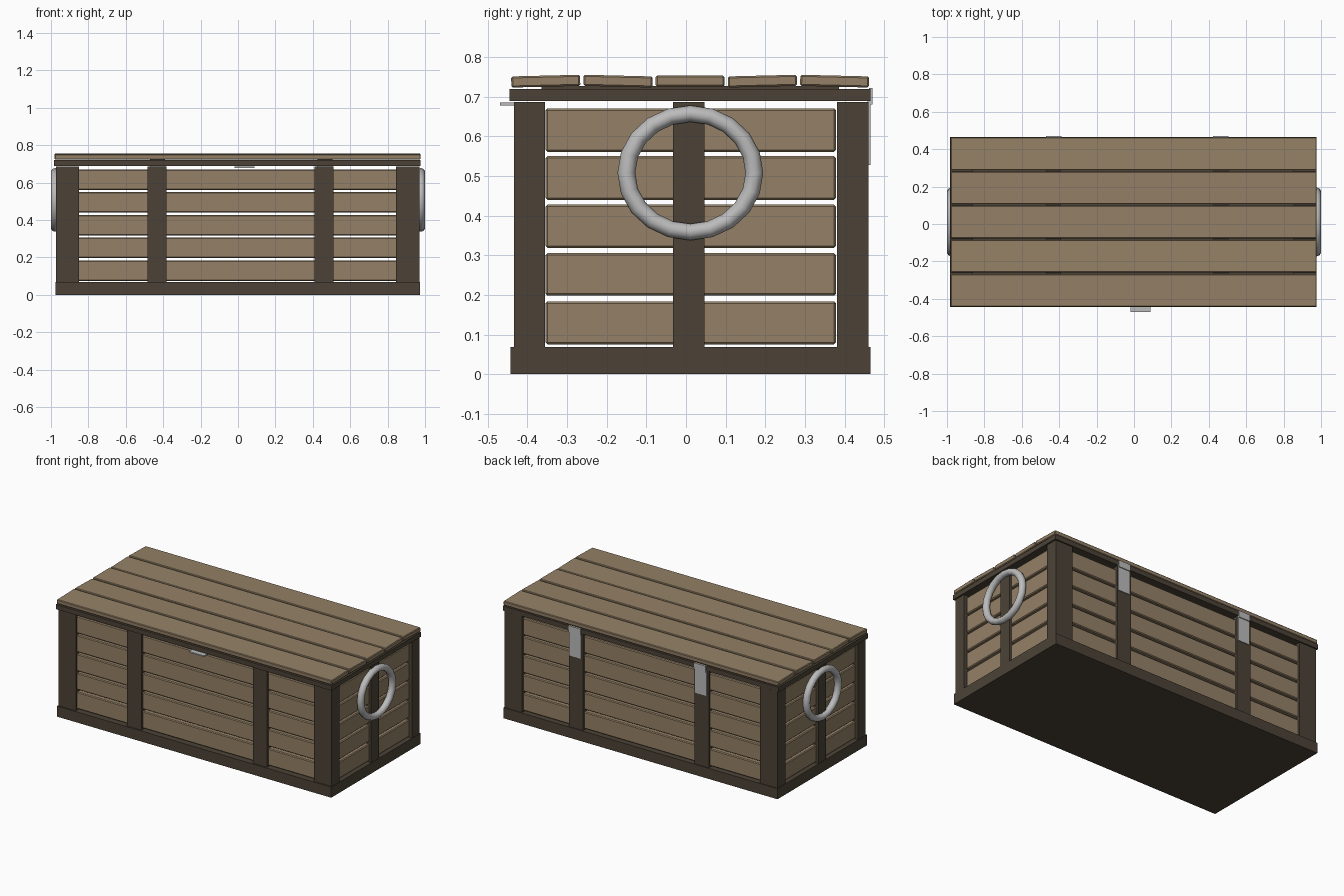
import bpy, math

if "Cube" in bpy.data.objects:
    bpy.data.objects.remove(bpy.data.objects["Cube"])


def material(name, rgb):
    m = bpy.data.materials.new(name)
    m.diffuse_color = (*rgb, 1)
    m.use_nodes = True
    m.node_tree.nodes["Principled BSDF"].inputs["Base Color"].default_value = m.diffuse_color
    return m


PLANK = material("light wood", (0.30, 0.22, 0.135))
FRAME = material("dark wood", (0.072, 0.055, 0.038))
METAL = material("grey metal", (0.50, 0.50, 0.50))

CY = 0.011  # body centre in y


def box(name, x, y, z, mat, bevel=0.0, tilt=0.0):
    """Box from (min, max) ranges, optionally bevelled and tilted about x."""
    bpy.ops.mesh.primitive_cube_add(
        size=1, location=(sum(x) / 2, sum(y) / 2, sum(z) / 2),
        rotation=(math.radians(tilt), 0, 0))
    ob = bpy.context.object
    ob.name = name
    ob.scale = (x[1] - x[0], y[1] - y[0], z[1] - z[0])
    bpy.ops.object.transform_apply(location=False, rotation=False, scale=True)
    ob.data.materials.append(mat)
    if bevel:
        b = ob.modifiers.new("bevel", 'BEVEL')
        b.width, b.segments = bevel, 1
    return ob


# base slab
box("base", (-0.977, 0.973), (-0.443, 0.466), (0, 0.068), FRAME)

# upright posts: corners, front/back inner posts, side centre posts
Z_POST = (0.066, 0.687)
for ys in (("front", (-0.434, -0.356)), ("back", (0.381, 0.460))):
    box(f"{ys[0]}_left_corner_post", (-0.974, -0.85), ys[1], Z_POST, FRAME)
    box(f"{ys[0]}_right_corner_post", (0.845, 0.970), ys[1], Z_POST, FRAME)
    box(f"{ys[0]}_left_inner_post", (-0.484, -0.383), ys[1], Z_POST, FRAME)
    box(f"{ys[0]}_right_inner_post", (0.41, 0.51), ys[1], Z_POST, FRAME)
box("left_centre_post", (-0.974, -0.895), (-0.033, 0.047), Z_POST, FRAME)
box("right_centre_post", (0.891, 0.970), (-0.033, 0.047), Z_POST, FRAME)

# horizontal wall planks with open gaps between
ROWS = [(0.075, 0.184), (0.198, 0.306), (0.318, 0.428), (0.440, 0.550), (0.561, 0.671)]
for i, z in enumerate(ROWS, 1):
    box(f"front_plank_{i}", (-0.87, 0.866), (-0.420, -0.385), z, PLANK, 0.005)
    box(f"back_plank_{i}", (-0.87, 0.866), (0.411, 0.446), z, PLANK, 0.005)
    box(f"left_plank_{i}", (-0.959, -0.924), (-0.354, 0.378), z, PLANK, 0.005)
    box(f"right_plank_{i}", (0.920, 0.955), (-0.354, 0.378), z, PLANK, 0.005)

# lid frame rails and cross battens
Z_LID = (0.690, 0.720)
box("lid_front_rail", (-0.984, 0.977), (-0.445, -0.365), Z_LID, FRAME)
box("lid_back_rail", (-0.984, 0.977), (0.386, 0.465), Z_LID, FRAME)
for name, x in (("left_rail", (-0.984, -0.86)), ("left_batten", (-0.47, -0.39)),
                ("right_batten", (0.425, 0.505)), ("right_rail", (0.853, 0.977))):
    top = 0.727 if "batten" in name else 0.720
    box(f"lid_{name}", x, (-0.365, 0.386), (0.690, top), FRAME)

# slightly tilted lid planks
for i, tilt in enumerate((1.4, -1.4, 0, 1.4, -1.4)):
    y0 = -0.441 + i * 0.1823
    box(f"lid_plank_{i + 1}", (-0.981, 0.976), (y0, y0 + 0.174),
        (0.7255, 0.7535), PLANK, 0.004, tilt)

# hinges on the back, latch on the front
for side, x in (("left", (-0.47, -0.388)), ("right", (0.422, 0.506))):
    box(f"{side}_hinge_leaf", x, (0.458, 0.465), (0.528, 0.69), METAL)
    box(f"{side}_hinge_top", x, (0.462, 0.471), (0.680, 0.722), METAL)
box("latch_plate", (-0.02, 0.087), (-0.470, -0.430), (0.678, 0.686), METAL)

# ring handles on the ends
for side, x in (("left", -0.9775), ("right", 0.9775)):
    bpy.ops.mesh.primitive_torus_add(
        major_segments=20, minor_segments=10, major_radius=0.1615,
        minor_radius=0.0225, location=(x, CY, 0.508), rotation=(0, math.pi / 2, 0))
    ring = bpy.context.object
    ring.name = f"{side}_ring_handle"
    ring.scale = (0.925, 1, 1)
    ring.data.materials.append(METAL)
    bpy.ops.object.shade_smooth_by_angle(angle=math.radians(40))
